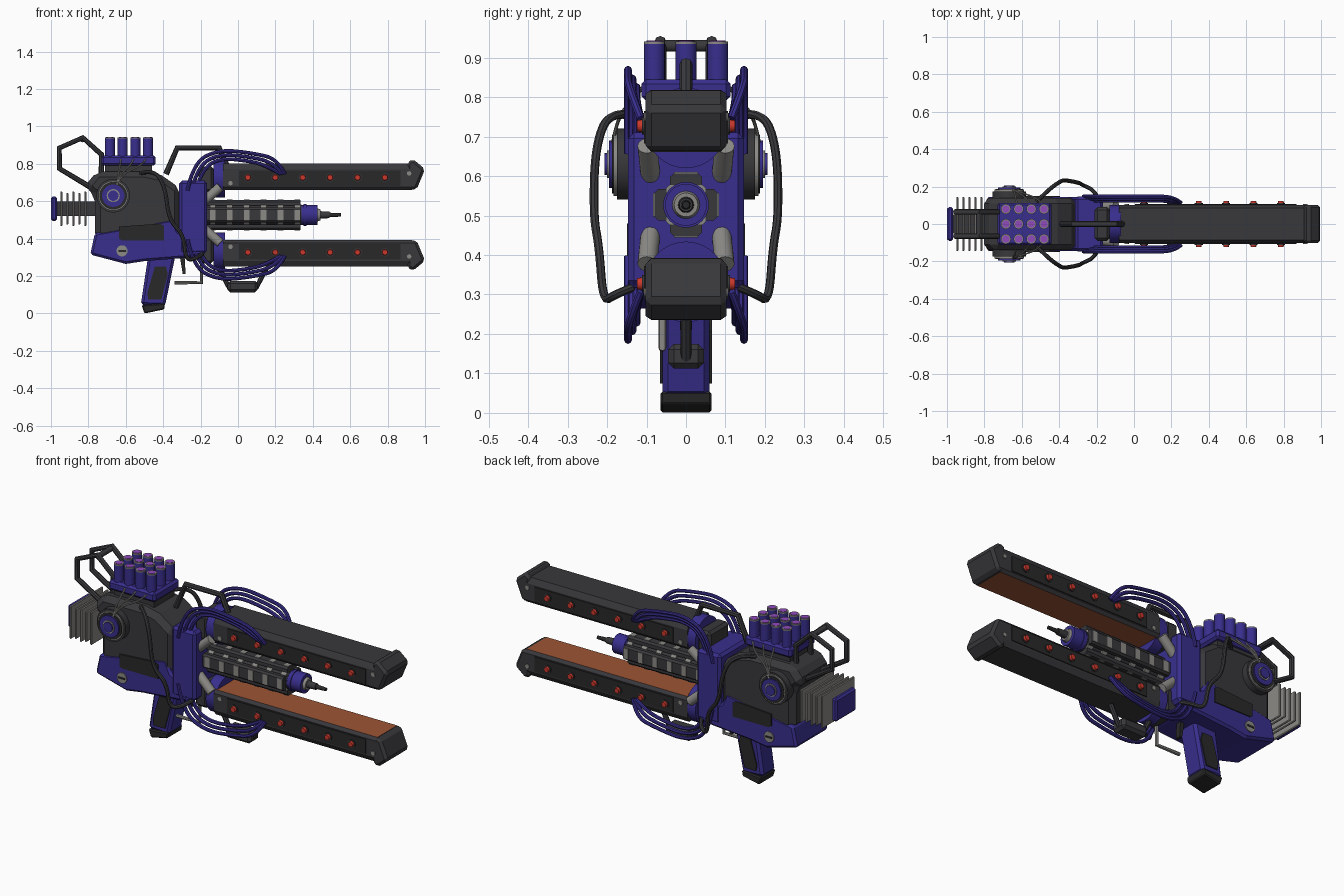
import bpy, bmesh, math
from mathutils import Vector

if "Cube" in bpy.data.objects:
    bpy.data.objects.remove(bpy.data.objects["Cube"], do_unlink=True)


def material(name, rgb):
    m = bpy.data.materials.new(name)
    m.use_nodes = True
    m.diffuse_color = (*rgb, 1)
    m.node_tree.nodes["Principled BSDF"].inputs["Base Color"].default_value = (*rgb, 1)
    return m


BLUE = material("indigo", (0.04, 0.028, 0.27))
DARK = material("charcoal", (0.04, 0.039, 0.044))
BLACK = material("soft black", (0.022, 0.022, 0.023))
GREY = material("steel grey", (0.26, 0.255, 0.24))
RED = material("signal red", (0.6, 0.04, 0.025))
COPPER = material("copper", (0.33, 0.09, 0.035))
PURPLE = material("violet", (0.28, 0.07, 0.5))
AXIS = 0.527   # height of the barrel axis
RAIL = 0.2     # distance of each rail from the axis
SIDES = (-1, 1)


def finish(name, bm, mat, bevel=0, smooth=False):
    bmesh.ops.recalc_face_normals(bm, faces=bm.faces)
    if smooth:
        for f in bm.faces:
            f.smooth = True
        for e in bm.edges:
            e.smooth = e.calc_face_angle(0) < math.radians(40)
    me = bpy.data.meshes.new(name)
    bm.to_mesh(me)
    bm.free()
    me.materials.append(mat)
    ob = bpy.data.objects.new(name, me)
    bpy.context.scene.collection.objects.link(ob)
    if bevel:
        mod = ob.modifiers.new("Bevel", 'BEVEL')
        mod.width, mod.segments, mod.limit_method = bevel, 1, 'ANGLE'
    return ob


def prism(name, pts, a, b, mat, along='y', bevel=0):
    """Extrude a profile: (x, z) points along y, or (y, z) points along x."""
    bm = bmesh.new()
    place = (lambda p, t: (p[0], t, p[1])) if along == 'y' else (lambda p, t: (t, p[0], p[1]))
    face = bm.faces.new([bm.verts.new(place(p, a)) for p in pts])
    ext = bmesh.ops.extrude_face_region(bm, geom=[face])
    shift = Vector((0, b - a, 0)) if along == 'y' else Vector((b - a, 0, 0))
    bmesh.ops.translate(bm, vec=shift, verts=[g for g in ext["geom"] if isinstance(g, bmesh.types.BMVert)])
    return finish(name, bm, mat, bevel)


def box(name, x, y, z, mat, bevel=0):
    return prism(name, [(x[0], z[0]), (x[1], z[0]), (x[1], z[1]), (x[0], z[1])], y[0], y[1], mat, bevel=bevel)


def rod(name, p, q, r, mat, r2=None, seg=24):
    """Cylinder or cone from p to q."""
    p, q = Vector(p), Vector(q)
    bm = bmesh.new()
    bmesh.ops.create_cone(bm, cap_ends=True, segments=seg, radius1=r, radius2=r if r2 is None else r2, depth=(q - p).length)
    bm.transform((q - p).to_track_quat('Z', 'Y').to_matrix().to_4x4())
    bmesh.ops.translate(bm, vec=(p + q) / 2, verts=bm.verts)
    return finish(name, bm, mat, smooth=True)


def tube(name, pts, r, mat, curved=False):
    cu = bpy.data.curves.new(name, 'CURVE')
    cu.dimensions, cu.bevel_depth, cu.bevel_resolution, cu.use_fill_caps = '3D', r, 2, True
    sp = cu.splines.new('NURBS' if curved else 'POLY')
    sp.points.add(len(pts) - 1)
    for sp_pt, co in zip(sp.points, pts):
        sp_pt.co = (*co, 1)
    if curved:
        sp.order_u, sp.use_endpoint_u, sp.resolution_u = 3, True, 8
    tmp = bpy.data.objects.new("tmp", cu)
    bpy.context.scene.collection.objects.link(tmp)
    me = bpy.data.meshes.new_from_object(tmp.evaluated_get(bpy.context.evaluated_depsgraph_get()))
    bm = bmesh.new()
    bm.from_mesh(me)
    bpy.data.objects.remove(tmp, do_unlink=True)
    bpy.data.meshes.remove(me)
    return finish(name, bm, mat, smooth=True)


# Main body, lower shell and hub
prism("body", [(-.765, .4), (-.765, .63), (-.82, .68), (-.755, .76), (-.5, .76), (-.41, .74), (-.31, .67), (-.31, .4)],
      -.14, .14, DARK, bevel=.03)
prism("lower_shell", [(-.765, .43), (-.35, .505), (-.32, .44), (-.17, .36), (-.17, .32), (-.25, .3), (-.5, .28),
                      (-.6, .265), (-.79, .315)], -.144, .144, BLUE, bevel=.012)
box("hub", (-.315, -.165), (-.147, .147), (.32, .71), BLUE, .015)
for s in SIDES:
    prism("shell_panel", [(-.635, .4), (-.635, .465), (-.42, .48), (-.395, .47), (-.395, .39), (-.62, .39)],
          s * .14, s * .149, BLACK)
    rod("shell_screw", (-.62, s * .14, .335), (-.62, s * .15, .335), .03, GREY)
    box("screw_slot", (-.64, -.6), sorted((s * .145, s * .153)), (.33, .34), BLACK)
    # Round side housing
    for part, r, end, mat in (("housing_drum", .09, .175, DARK), ("housing_ring", .08, .184, GREY),
                              ("housing_face", .074, .187, BLACK), ("housing_cap", .06, .195, BLUE),
                              ("housing_boss", .035, .2, GREY), ("housing_pin", .028, .206, BLUE)):
        rod(part, (-.667, s * .1, .63), (-.667, s * end, .63), r, mat, seg=32)
    # Side hose
    tube("side_hose", [(-.52, s * .12, .75), (-.45, s * .19, .77), (-.39, s * .23, .68), (-.37, s * .235, .5),
                       (-.29, s * .22, .42), (-.28, s * .21, .28), (-.21, s * .18, .3), (-.19, s * .13, .32)],
         .011, DARK, True)
    # Thin wires from the launcher to the housing
    for x in (-.62, -.55, -.48):
        tube("launcher_wire", [(x, s * .08, .86), (x - .01, s * .13, .8), (-.64, s * .18, .74), (-.655, s * .19, .65)],
             .0045, GREY, True)

# Cooling fins and end cap
box("fin_core", (-.97, -.76), (-.05, .05), (.52, .6), DARK)
for i in range(5):
    h = .093 if i % 2 == 0 else .085
    box("cooling_fin", (-.95 + .032 * i, -.938 + .032 * i), (-.145, .145), (.56 - h, .56 + h), GREY, .004)
box("end_cap", (-1, -.967), (-.09, .09), (.495, .625), BLUE, .01)

# Rear guard loops
for s in SIDES:
    tube("rear_loop", [(-.78, s * .065, .67), (-.955, s * .065, .775), (-.955, s * .065, .885), (-.83, s * .065, .94),
                       (-.73, s * .065, .85), (-.73, s * .065, .75)], .015, DARK)
rod("rear_crossbar", (-.83, -.065, .93), (-.83, .065, .93), .015, DARK, seg=12)

# Launcher tubes on their tray
box("launcher_mount", (-.71, -.46), (-.09, .09), (.75, .8), DARK)
box("launcher_tray", (-.73, -.44), (-.113, .113), (.79, .845), BLUE, .012)
for i in range(4):
    for y in (-.08, 0, .08):
        x = -.685 + .068 * i
        rod("launcher_tube", (x, y, .84), (x, y, .935), .027, BLUE, seg=16)
        rod("launcher_rim", (x, y, .935), (x, y, .941), .027, GREY, seg=16)
        rod("launcher_tip", (x, y, .938), (x, y, .943), .02, PURPLE, seg=16)

# Barrel with ribbed bars and needle
rod("barrel_core", (-.17, 0, AXIS), (.34, 0, AXIS), .055, DARK)
for i in range(6):
    x = -.135 + .0905 * i
    rod("barrel_ring", (x - .016, 0, AXIS), (x + .016, 0, AXIS), .066, GREY)
for k in range(4):
    c, s = round(math.cos(k * math.pi / 2)), round(math.sin(k * math.pi / 2))

    def turn(pts):
        return [(c * u - s * v, AXIS + s * u + c * v) for u, v in pts]
    prism("barrel_bar", turn([(-.04, .05), (-.04, .07), (-.03, .08), (.03, .08), (.04, .07), (.04, .05)]),
          -.165, .335, DARK, 'x')
    for i in range(6):
        x = -.135 + .0905 * i
        prism("bar_rib", turn([(-.03, .075), (-.03, .083), (.03, .083), (.03, .075)]), x - .015, x + .015, GREY, 'x')
for part, a, b, r, r2, mat in (("muzzle", .33, .425, .053, .053, BLUE), ("muzzle_collar", .35, .365, .058, .058, BLUE),
                               ("muzzle_ring", .425, .44, .035, .03, GREY), ("needle_base", .44, .49, .02, .017, DARK),
                               ("needle", .49, .55, .012, .009, BLACK)):
    rod(part, (a, 0, AXIS), (b, 0, AXIS), r, mat, r2)

# Two rails, mirrored about the barrel axis
for s in SIDES:
    def up(d):
        return AXIS + s * (RAIL + d)
    half = [(.088, -.066), (.102, -.05), (.102, .045), (.085, .075)]
    profile = [(y, up(d)) for y, d in half] + [(-y, up(d)) for y, d in reversed(half)]
    rail = prism("rail", profile, -.08, .93, DARK, 'x')
    rail.data.materials.append(COPPER)
    for f in rail.data.polygons:
        if f.normal.z * s < -.9:
            f.material_index = 1
    prism("rail_tip", [(.905, up(-.064)), (.905, up(.08)), (.935, up(.099)), (1, up(.045)), (.955, up(-.064))],
          -.102, .102, DARK, bevel=.014)
    rod("rail_flange", (-.13, 0, up(-.005)), (-.07, 0, up(-.005)), .102, BLUE, seg=32)
    box("rail_neck", (-.21, -.13), (-.09, .09), sorted((up(-.08), up(.06))), DARK, .015)
    for t in SIDES:
        prism("rail_panel", [(.005, up(-.045)), (.005, up(.038)), (.87, up(.038)), (.87, up(-.045))],
              t * .1, t * .107, BLACK)
        for i in range(6):
            x = .053 + .1465 * i
            rod("lamp_ring", (x, t * .1, up(0)), (x, t * .112, up(0)), .022, DARK, seg=16)
            rod("lamp", (x, t * .1, up(0)), (x, t * .124, up(0)), .018, RED, .014, 16)
        for x, d in ((.915, .022), (-.04, -.03)):
            rod("rail_screw", (x, t * .09, up(d)), (x, t * .107, up(d)), .012, GREY, seg=12)
        # Slanted pistons between hub and rails
        rod("piston", (-.18, t * .09, up(-.125)), (-.095, t * .098, up(-.05)), .025, GREY, seg=16)
        # Blue cable bundle
        for k in range(3):
            g, y = .022 * k, t * (.147 - .011 * k)
            tube("rail_cable", [(-.27 + g, y, up(-.07)), (-.24 + g, y, up(.08 - g)), (-.1, y, up(.15 - g)),
                                (.08, y, up(.13 - g)), (.21 - g, y, up(.1 - g)), (.25 - g / 2, t * .115, up(.02))],
                 .01, BLUE, True)

# Carry handle and forward hand rest
tube("carry_handle", [(-.385, 0, .745), (-.325, 0, .885), (-.1, 0, .885), (-.06, 0, .79)], .016, DARK)
tube("rest_frame", [(-.1, 0, .24), (-.05, 0, .142), (.1, 0, .142), (.15, 0, .24)], .014, DARK)
box("hand_rest", (-.055, .105), (-.045, .045), (.112, .175), DARK, .015)

# Grip, trigger and guard
prism("grip", [(-.48, .31), (-.335, .31), (-.39, .04), (-.52, .045)], -.06, .06, BLUE, bevel=.014)
prism("grip_base", [(-.515, .045), (-.39, .055), (-.395, .022), (-.5, 0)], -.065, .065, BLACK, bevel=.006)
for s in SIDES:
    prism("grip_panel", [(-.445, .25), (-.385, .25), (-.375, .21), (-.41, .075), (-.48, .075), (-.485, .11)],
          s * .055, s * .066, BLACK)
prism("trigger", [(-.31, .3), (-.285, .3), (-.28, .21), (-.295, .21)], -.015, .015, BLACK)
tube("trigger_guard", [(-.34, -.06, .165), (-.195, -.06, .165), (-.195, -.06, .32)], .01, GREY)
